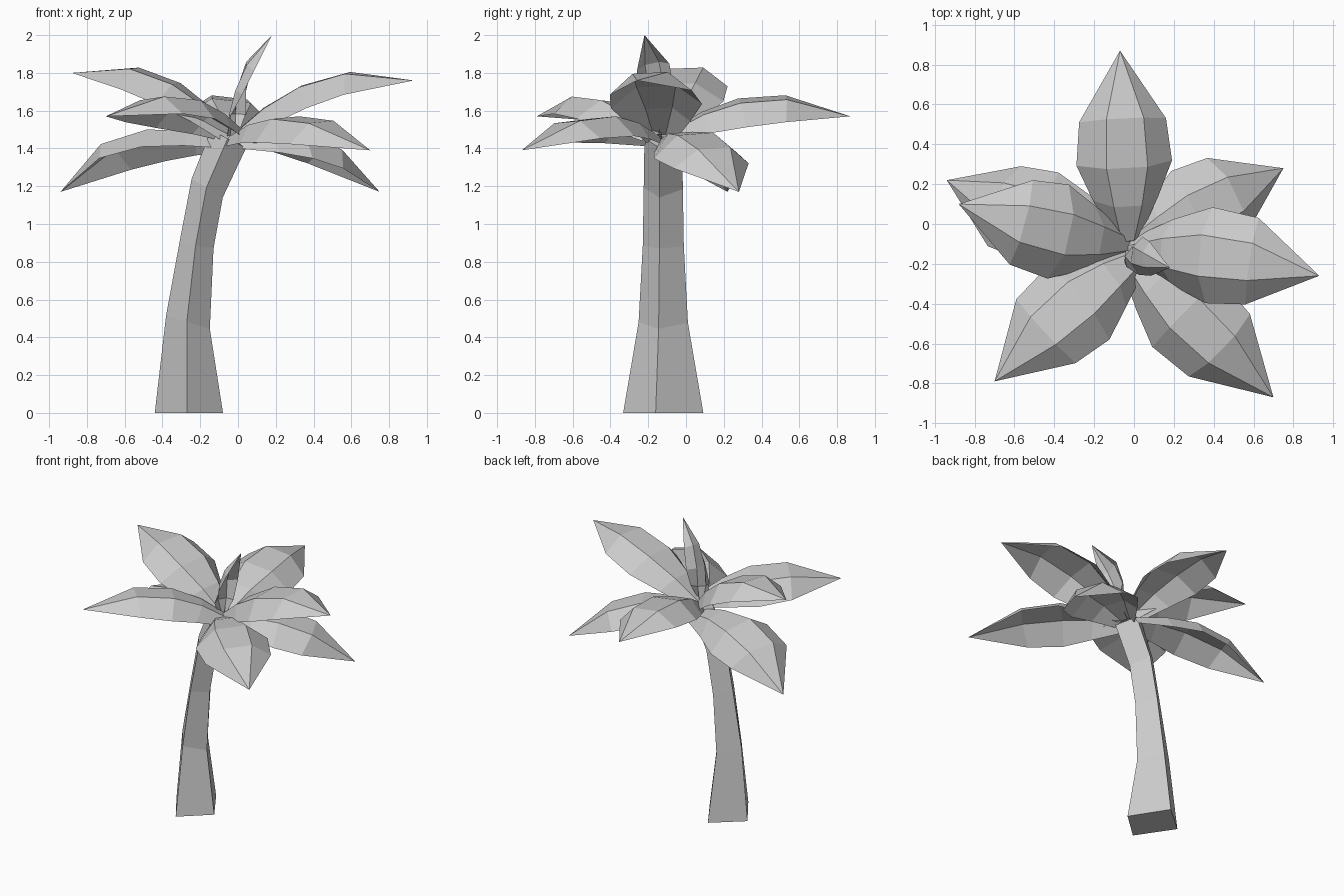
import bpy, bmesh
from math import sin, cos, radians
from mathutils import Vector, Matrix

if "Cube" in bpy.data.objects:
    bpy.data.objects.remove(bpy.data.objects["Cube"])


def make_object(name, rings, tip=None):
    """Skin rings of points: a capped tube, or an open sheet running to a tip."""
    bm = bmesh.new()
    loops = [[bm.verts.new(p) for p in ring] for ring in rings]
    n = len(loops[0])
    spans = [(i, (i + 1) % n) for i in range(n if tip is None else n - 1)]
    for a, b in zip(loops, loops[1:]):
        for i, j in spans:
            bm.faces.new((a[i], a[j], b[j], b[i]))
    if tip is None:
        bm.faces.new(loops[0][::-1])
        bm.faces.new(loops[-1])
    else:
        t = bm.verts.new(tip)
        for i, j in spans:
            bm.faces.new((loops[-1][i], loops[-1][j], t))
    mesh = bpy.data.meshes.new(name)
    bm.to_mesh(mesh)
    bm.free()
    obj = bpy.data.objects.new(name, mesh)
    bpy.context.collection.objects.link(obj)


# Trunk: four-sided, tapering and leaning (centre x, z, radius x, radius y, tilt)
trunk = []
for cx, cz, rx, ry, tilt in [
    (-0.26, 0.0, 0.184, 0.213, 0.0),
    (-0.265, 0.48, 0.118, 0.131, 0.3),
    (-0.22, 0.885, 0.092, 0.109, 0.17),
    (-0.163, 1.19, 0.084, 0.104, 0.6),
    (-0.05, 1.45, 0.095, 0.1, 0.5),
]:
    ring = []
    for k in range(4):
        a = radians([-11, 84, 169, 267][k])
        dx, dy = rx * cos(a), ry * sin(a)
        ring.append((cx + dx, -0.12 + dy, cz - tilt * dx))
    trunk.append(ring)
make_object("trunk", trunk)

# Leaf cross-sections along the length: position, half width, edge drop
STATIONS = [(-0.04, 0.07, 0.05), (0.15, 0.165, 0.095), (0.36, 0.242, 0.115), (0.63, 0.22, 0.105)]


def leaf(name, base, shoulder, tip, roll=0, scale=1.0):
    """Arched leaf whose ridge runs from base through shoulder to tip."""
    b, s, t = Vector(base), Vector(shoulder), Vector(tip)
    u = STATIONS[-1][0]
    c = (s - b * (1 - u) ** 2 - t * u * u) / (2 * u * (1 - u))
    rings = []
    for u, w, drop in STATIONS:
        p = b * (1 - u) ** 2 + c * 2 * u * (1 - u) + t * u * u
        tangent = ((c - b) * (1 - u) + (t - c) * u).normalized()
        side = tangent.cross(Vector((0, 0, 1))).normalized()
        side = Matrix.Rotation(radians(roll), 3, tangent) @ side
        up = side.cross(tangent)
        w, drop = w * scale, drop * scale
        rings.append([p - side * w - up * drop, p - side * w * 0.43,
                      p + side * w * 0.43, p + side * w - up * drop])
    make_object(name, rings, t)


# Crown of leaves
leaf("leaf_back", (-0.03, -0.05, 1.51), (-0.045, 0.53, 1.67), (-0.07, 0.87, 1.57), 7)
leaf("leaf_right", (0.0, -0.14, 1.5), (0.58, -0.19, 1.8), (0.93, -0.26, 1.76), 3)
leaf("leaf_back_right", (0.02, -0.09, 1.46), (0.51, 0.15, 1.4), (0.75, 0.28, 1.17), 4)
leaf("leaf_front_right", (0.0, -0.19, 1.48), (0.44, -0.63, 1.54), (0.7, -0.87, 1.39), 4)
leaf("leaf_front_left", (0.0, -0.18, 1.5), (-0.455, -0.535, 1.665), (-0.7, -0.79, 1.57), 6)
leaf("leaf_left", (-0.05, -0.1, 1.5), (-0.55, 0.0, 1.825), (-0.88, 0.1, 1.8), -2)
leaf("leaf_back_left", (-0.07, -0.04, 1.45), (-0.69, 0.12, 1.41), (-0.94, 0.22, 1.17), 9)
leaf("leaf_top", (-0.03, -0.13, 1.48), (0.045, -0.18, 1.85), (0.18, -0.22, 2.0), 25, 0.4)
